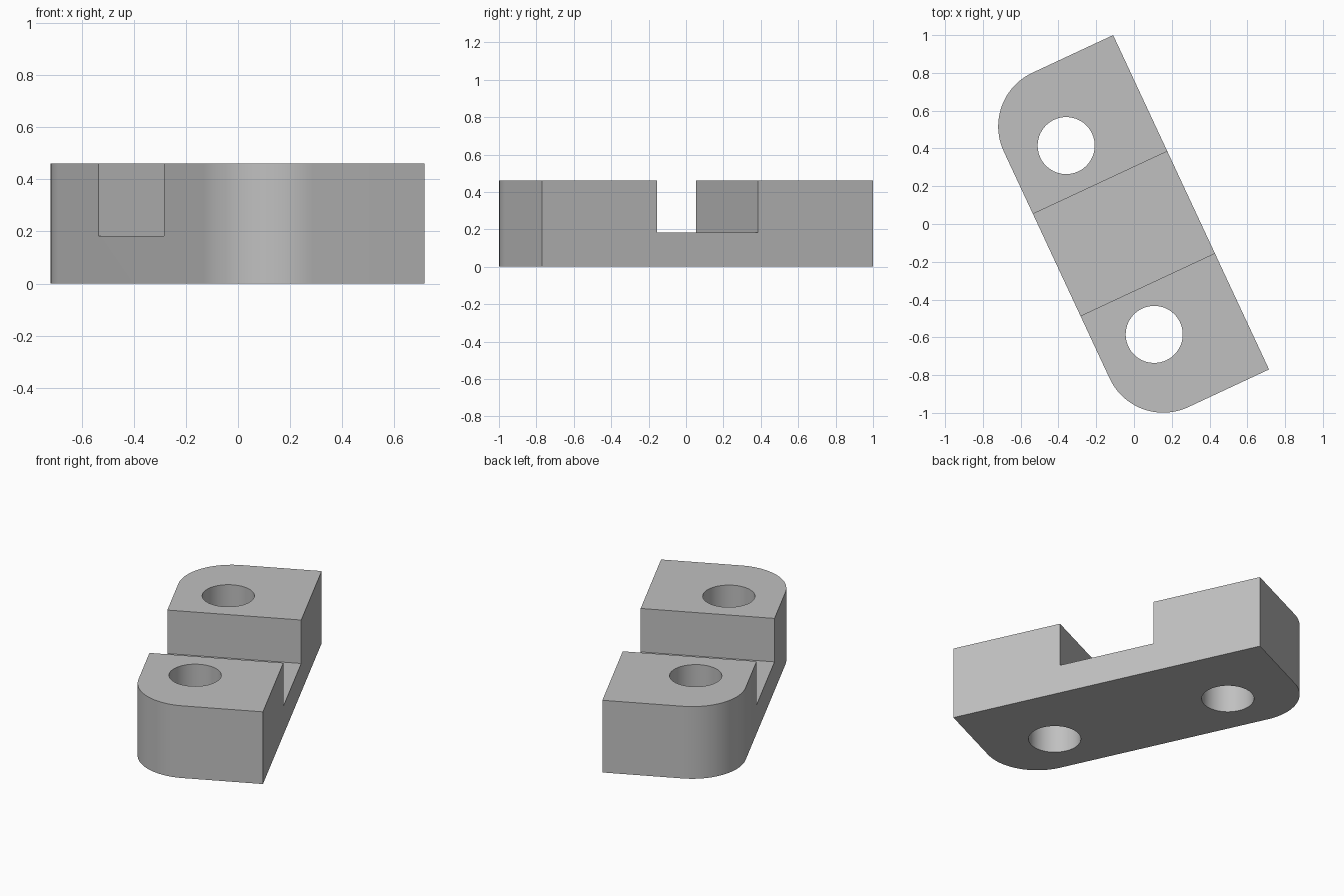
import bpy, bmesh, math
from mathutils import Matrix, Vector

cube = bpy.data.objects.get("Cube")
if cube:
    bpy.data.objects.remove(cube)

# Dimensions of the bracket in its own straight frame
HALF_W, HALF_L, HEIGHT = 0.3925, 0.9765, 0.46
FILLET = 0.313
SLOT_HALF, SLOT_FLOOR = 0.2975, 0.183
HOLE_X, HOLE_Y, HOLE_R = -0.08, 0.5515, 0.151
TURN = Matrix.Rotation(math.radians(25), 4, 'Z')
PLACE = TURN @ Matrix.Translation((-0.07, -0.0235, 0))

grey = bpy.data.materials.new("plain_grey")
grey.use_nodes = True
colour = (0.53, 0.53, 0.53, 1)
grey.diffuse_color = colour
grey.node_tree.nodes["Principled BSDF"].inputs["Base Color"].default_value = colour


def prism(name, outline, z0, z1):
    """Extrude a counter-clockwise outline from z0 to z1."""
    bm = bmesh.new()
    base = bm.faces.new([bm.verts.new((x, y, z0)) for x, y in outline])
    top = bmesh.ops.extrude_face_region(bm, geom=[base])["geom"]
    verts = [v for v in top if isinstance(v, bmesh.types.BMVert)]
    bmesh.ops.translate(bm, verts=verts, vec=(0, 0, z1 - z0))
    bmesh.ops.recalc_face_normals(bm, faces=bm.faces[:])
    mesh = bpy.data.meshes.new(name)
    bm.to_mesh(mesh)
    bm.free()
    mesh.materials.append(grey)
    obj = bpy.data.objects.new(name, mesh)
    bpy.context.collection.objects.link(obj)
    obj.matrix_world = PLACE
    return obj


def arc(cx, cy, r, start, end, steps):
    angles = [math.radians(start + (end - start) * i / steps) for i in range(steps + 1)]
    return [(cx + r * math.cos(a), cy + r * math.sin(a)) for a in angles]


# Block with two rounded corners on one long side
fx, fy = FILLET - HALF_W, HALF_L - FILLET
outline = [(HALF_W, -HALF_L), (HALF_W, HALF_L)]
outline += arc(fx, fy, FILLET, 90, 180, 24)
outline += arc(fx, -fy, FILLET, 180, 270, 24)
block = prism("bracket_block", outline, 0, HEIGHT)

# Cutters: cross slot and two through holes
slot = [(-1, -SLOT_HALF), (1, -SLOT_HALF), (1, SLOT_HALF), (-1, SLOT_HALF)]
cutters = [prism("slot_cutter", slot, SLOT_FLOOR, HEIGHT + 0.2)]
for side in (-1, 1):
    ring = arc(HOLE_X, side * HOLE_Y, HOLE_R, 0, 360, 64)[:-1]
    cutters.append(prism("hole_cutter", ring, -0.2, HEIGHT + 0.2))

bpy.ops.object.select_all(action='DESELECT')
block.select_set(True)
bpy.context.view_layer.objects.active = block
for cutter in cutters:
    cutter.hide_render = True
    cut = block.modifiers.new(cutter.name, 'BOOLEAN')
    cut.operation = 'DIFFERENCE'
    cut.solver = 'EXACT'
    cut.object = cutter
    bpy.ops.object.modifier_apply(modifier=cut.name)
for cutter in cutters:
    bpy.data.objects.remove(cutter)

# Smooth the fillets and bores, keep the edges sharp
bpy.ops.object.transform_apply(location=True, rotation=True, scale=True)
bpy.ops.object.shade_smooth_by_angle(angle=math.radians(30))
